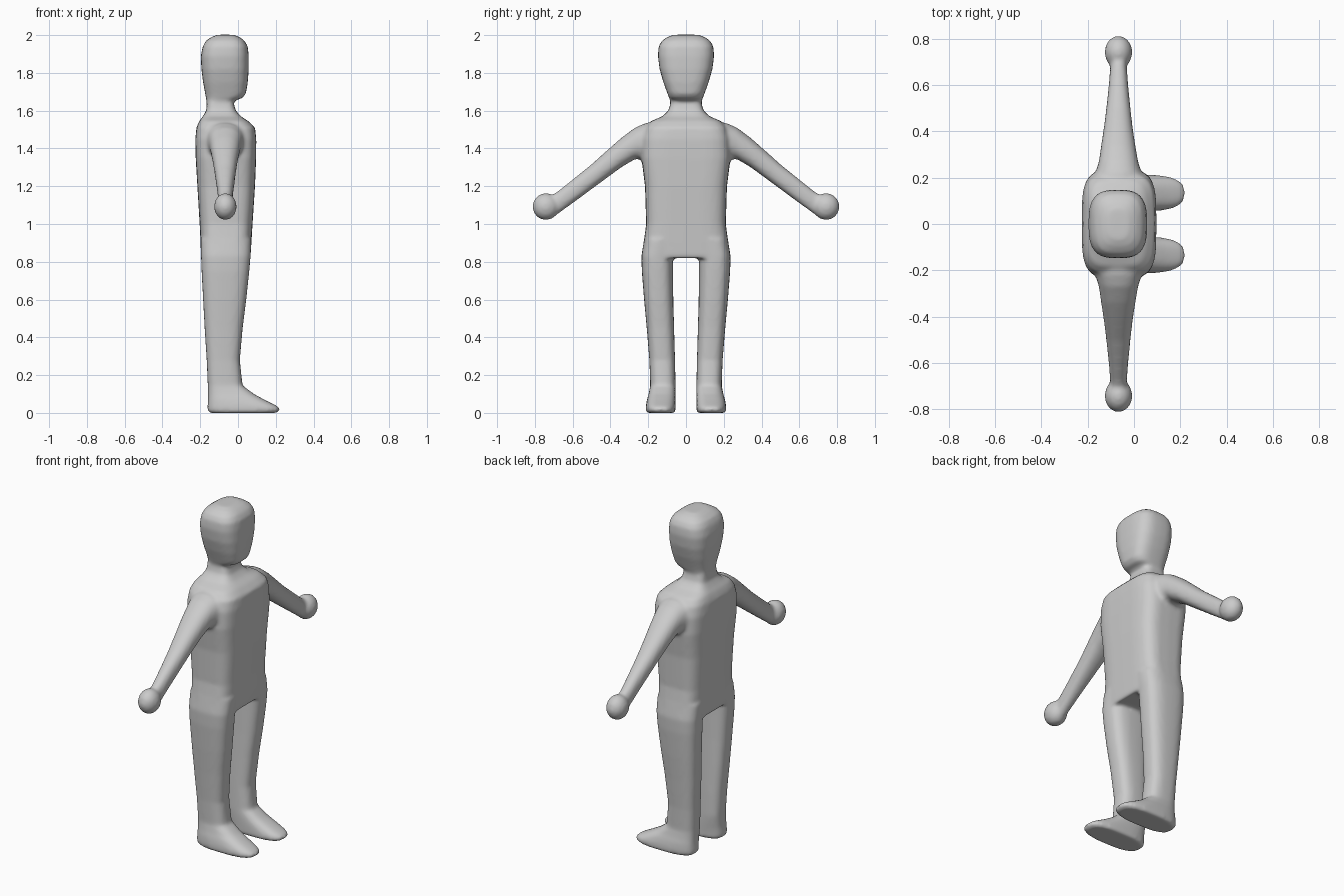
import bpy, bmesh
from math import cos, sin, pi
from mathutils import Matrix

N = 32
bm = bmesh.new()


def power(v, e):
    return abs(v) ** (2 / e) * (1 if v >= 0 else -1)


def loft(rings, place, e):
    """Skin rounded-box rings (t, a0, a1, b0, b1); place maps (t, a, b) to xyz."""
    loops = []
    for t, a0, a1, b0, b1 in rings:
        loop = []
        for i in range(N):
            ang = 2 * pi * i / N
            a = (a0 + a1) / 2 + (a1 - a0) / 2 * power(cos(ang), e)
            b = (b0 + b1) / 2 + (b1 - b0) / 2 * power(sin(ang), e)
            loop.append(bm.verts.new(place(t, a, b)))
        loops.append(loop)
    for lo, hi in zip(loops, loops[1:]):
        for i in range(N):
            j = (i + 1) % N
            bm.faces.new((lo[i], lo[j], hi[j], hi[i]))
    bm.faces.new(loops[0][::-1])
    bm.faces.new(loops[-1])


# torso: z, back x, front x, half width
torso = [(0.82, -.196, .066, .225), (0.9, -.198, .071, .224), (1.0, -.203, .077, .211),
         (1.2, -.215, .090, .217), (1.35, -.224, .096, .236), (1.45, -.226, .097, .232),
         (1.51, -.220, .090, .215), (1.545, -.205, .055, .185), (1.57, -.186, .015, .125),
         (1.60, -.168, -.012, .093), (1.65, -.165, -.025, .080)]
loft([(z, a, b, -h, h) for z, a, b, h in torso], lambda t, a, b: (a, b, t), 4)

# head and neck, with the chin overhanging to the front
head = [(1.58, -.165, -.02, .085), (1.64, -.166, -.026, .080), (1.657, -.168, -.01, .085),
        (1.665, -.169, .022, .089), (1.69, -.174, .042, .098), (1.75, -.185, .052, .120),
        (1.82, -.194, .057, .140), (1.89, -.197, .057, .149), (1.94, -.187, .052, .145),
        (1.97, -.170, .035, .128), (1.99, -.140, .008, .098), (2.002, -.110, -.025, .065)]
loft([(z, a, b, -h, h) for z, a, b, h in head], lambda t, a, b: (a, b, t), 3)

# leg with foot: z, back x, front x, inner y, outer y
leg = [(0.0, -.150, .200, .062, .205), (0.008, -.160, .218, .055, .212),
       (0.025, -.162, .222, .055, .213), (0.04, -.161, .200, .055, .212),
       (0.07, -.159, .140, .055, .207), (0.10, -.159, .085, .055, .198),
       (0.145, -.160, .024, .055, .189), (0.28, -.166, .010, .058, .194),
       (0.45, -.177, .025, .063, .208), (0.6, -.185, .044, .067, .222),
       (0.75, -.193, .060, .069, .234), (0.83, -.196, .067, .069, .236),
       (0.92, -.198, .071, .04, .222)]
# arm: y, back x, front x, lower z, upper z
arm = [(.12, -.15, .01, 1.38, 1.55), (.22, -.167, .033, 1.345, 1.532),
       (.27, -.152, .018, 1.343, 1.510), (.34, -.142, .006, 1.302, 1.458),
       (.42, -.130, -.006, 1.243, 1.388), (.5, -.120, -.015, 1.184, 1.316),
       (.6, -.109, -.025, 1.110, 1.236), (.68, -.103, -.031, 1.052, 1.172),
       (.73, -.103, -.031, 1.035, 1.142)]
for s in (1, -1):
    loft(leg, lambda t, a, b: (a, s * b, t), 2.8)
    loft(arm, lambda t, a, b: (a, s * t, b), 2.3)
    # hand
    bmesh.ops.create_uvsphere(bm, u_segments=24, v_segments=16, radius=1,
                              matrix=Matrix.Translation((-.067, s * .742, 1.092))
                              @ Matrix.Diagonal((.060, .071, .071, 1)))

bmesh.ops.recalc_face_normals(bm, faces=bm.faces)
mesh = bpy.data.meshes.new("body")
bm.to_mesh(mesh)
bm.free()
body = bpy.data.objects.new("body", mesh)
bpy.context.collection.objects.link(body)

# fuse the parts into one skin and soften the joins
fuse = body.modifiers.new("fuse", 'REMESH')
fuse.mode = 'VOXEL'
fuse.voxel_size = 0.01
fuse.use_smooth_shade = True
soft = body.modifiers.new("soften", 'SMOOTH')
soft.factor = 0.5
soft.iterations = 8
